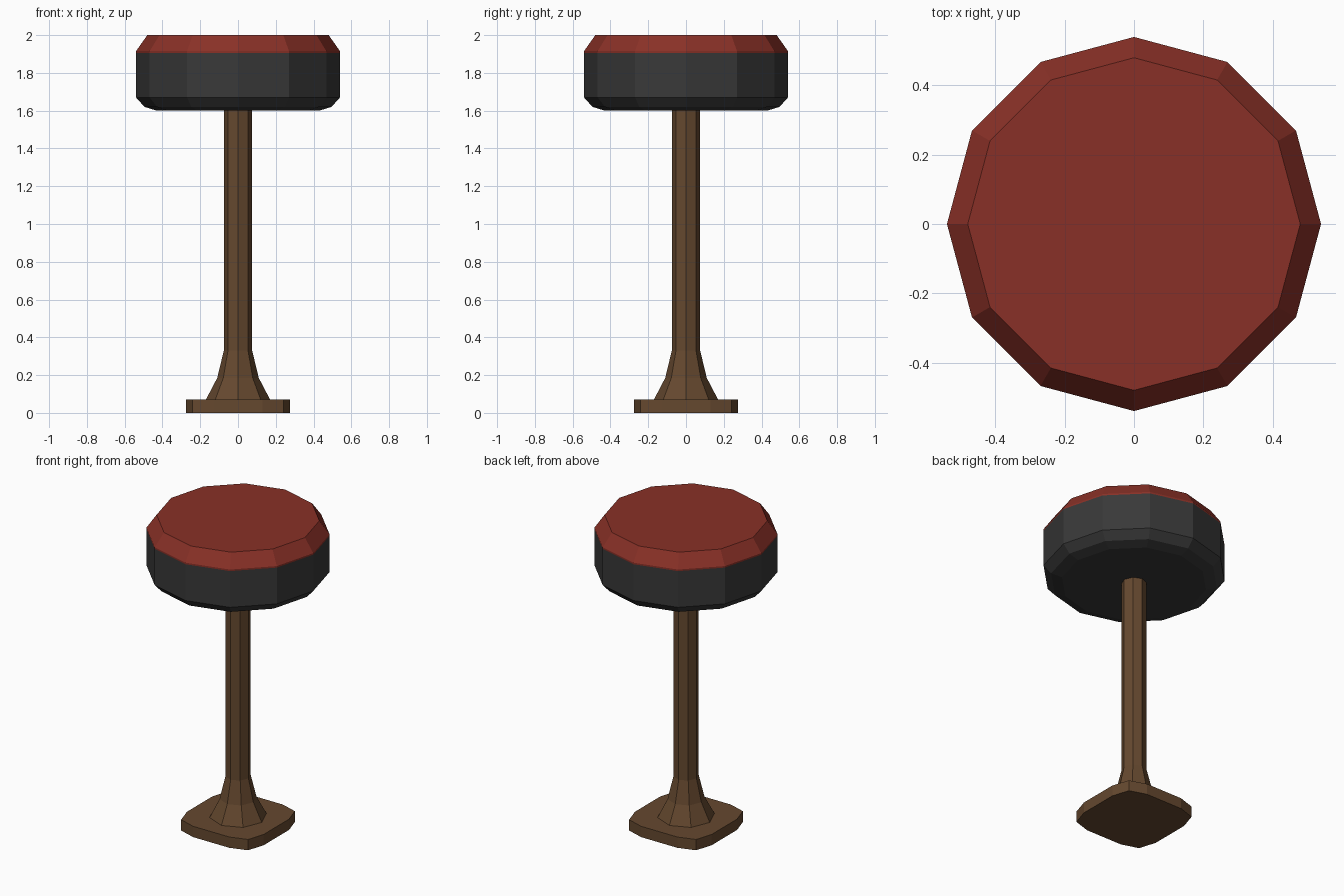
import bpy, bmesh
from math import cos, sin, pi

if "Cube" in bpy.data.objects:
    bpy.data.objects.remove(bpy.data.objects["Cube"])


def material(name, rgb):
    m = bpy.data.materials.new(name)
    m.diffuse_color = (*rgb, 1)
    m.use_nodes = True
    m.node_tree.nodes["Principled BSDF"].inputs["Base Color"].default_value = m.diffuse_color
    return m


def ring(sides, r, z):
    return [(r * cos(2 * pi * i / sides), r * sin(2 * pi * i / sides), z) for i in range(sides)]


def loft(name, rings, mat, cap_bottom=True, cap_top=True):
    """Skin a stack of equal-sized rings, bottom to top."""
    bm = bmesh.new()
    loops = [[bm.verts.new(p) for p in r] for r in rings]
    n = len(loops[0])
    for a, b in zip(loops, loops[1:]):
        for i in range(n):
            j = (i + 1) % n
            bm.faces.new((a[i], a[j], b[j], b[i]))
    if cap_bottom:
        bm.faces.new(loops[0][::-1])
    if cap_top:
        bm.faces.new(loops[-1])
    me = bpy.data.meshes.new(name)
    bm.to_mesh(me)
    bm.free()
    me.materials.append(mat)
    ob = bpy.data.objects.new(name, me)
    bpy.context.collection.objects.link(ob)
    return ob


red = material("red_leather", (0.25, 0.03, 0.02))
dark = material("dark_trim", (0.04, 0.04, 0.04))
wood = material("brown_wood", (0.13, 0.065, 0.028))

# Base plate: square with two-step rounded corners
quarter = [(0.275, -0.13), (0.275, 0.13), (0.24, 0.24)]
outline = []
for k in range(4):
    c, s = round(cos(k * pi / 2)), round(sin(k * pi / 2))
    outline += [(x * c - y * s, x * s + y * c) for x, y in quarter]
loft("base_plate", [[(x, y, z) for x, y in outline] for z in (0, 0.07)], wood)

# Eight-sided column with flared foot
post = [(0.17, 0.07), (0.11, 0.185), (0.075, 0.33), (0.075, 1.6)]
loft("column", [ring(8, r, z) for r, z in post], wood, False, False)

# Twelve-sided seat: dark lower body and red cushion top
body = [(0.43, 1.6), (0.495, 1.62), (0.54, 1.67), (0.54, 1.905)]
loft("seat_body", [ring(12, r, z) for r, z in body], dark, cap_top=False)
cushion = [(0.54, 1.905), (0.54, 1.915), (0.48, 2.0)]
loft("seat_cushion", [ring(12, r, z) for r, z in cushion], red, cap_bottom=False)
